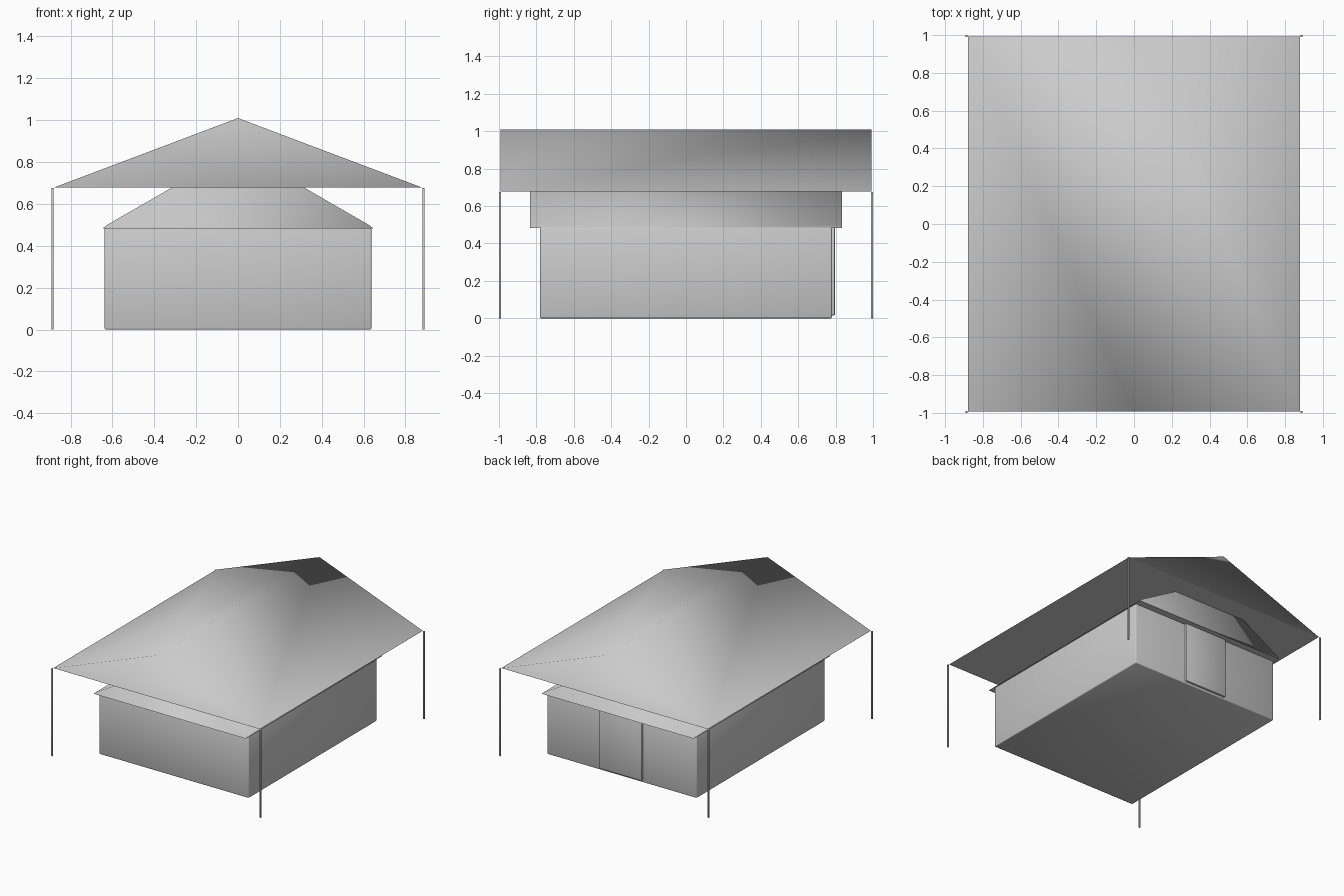
import bpy, bmesh

if "Cube" in bpy.data.objects:
    bpy.data.objects.remove(bpy.data.objects["Cube"])


def finish(name, bm, bevel=0.0, sharp_base=False):
    bmesh.ops.recalc_face_normals(bm, faces=bm.faces)
    if bevel:
        bmesh.ops.bevel(bm, geom=bm.edges[:], offset=bevel, segments=2,
                        profile=0.5, affect='EDGES')
    bm.normal_update()
    for f in bm.faces:
        f.smooth = True
    if sharp_base:  # underside stays flat, the rest blends over the corners
        for f in bm.faces:
            if f.normal.z < -0.9:
                for e in f.edges:
                    e.smooth = False
    me = bpy.data.meshes.new(name)
    bm.to_mesh(me)
    bm.free()
    ob = bpy.data.objects.new(name, me)
    bpy.context.collection.objects.link(ob)
    return ob


def box(name, x, y, z, bevel):
    """Softly bevelled box from (min, max) ranges."""
    bm = bmesh.new()
    bmesh.ops.create_cube(bm, size=1)
    for v in bm.verts:
        v.co = [r[0] + (c + 0.5) * (r[1] - r[0]) for c, r in zip(v.co, (x, y, z))]
    return finish(name, bm, bevel)


def prism(name, profile, half_len):
    """Closed x-z profile extruded along y."""
    bm = bmesh.new()
    face = bm.faces.new([bm.verts.new((x, -half_len, z)) for x, z in profile])
    ext = bmesh.ops.extrude_face_region(bm, geom=[face], use_keep_orig=True)
    verts = [g for g in ext["geom"] if isinstance(g, bmesh.types.BMVert)]
    bmesh.ops.translate(bm, vec=(0, 2 * half_len, 0), verts=verts)
    return finish(name, bm, sharp_base=True)


# Main hut body and back door
box("hut_walls", (-0.637, 0.637), (-0.78, 0.78), (0, 0.485), 0.006)
box("back_door", (-0.18, 0.18), (0.77, 0.796), (0.016, 0.484), 0.004)

# Inner roof with a thin eave lip
prism("inner_roof", [(-0.646, 0.482), (0.646, 0.482), (0.63, 0.497),
                     (0, 0.86), (-0.63, 0.497)], 0.833)

# Outer canopy roof
prism("outer_roof", [(-0.88, 0.678), (0.88, 0.678), (0, 1.01)], 0.992)

# Thin corner posts
for sx, side in ((-1, "left"), (1, "right")):
    for sy, end in ((-1, "front"), (1, "back")):
        x, y, r = sx * 0.887, sy * 0.995, 0.005
        box(f"{end}_{side}_post", (x - r, x + r), (y - r, y + r), (0, 0.675), 0.001)
